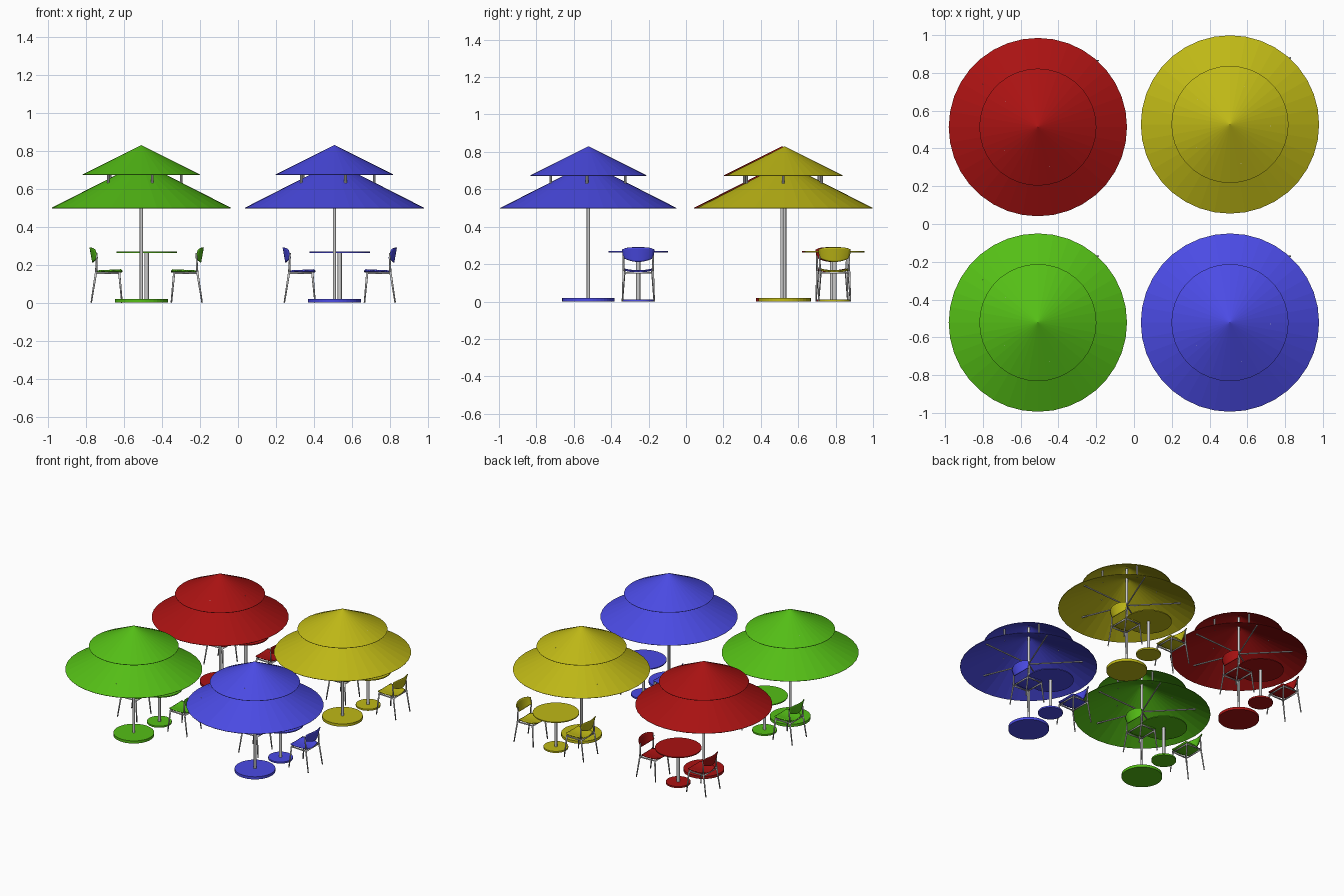
import bpy, bmesh
from math import pi, sin, cos, radians
from mathutils import Vector

if "Cube" in bpy.data.objects:
    bpy.data.objects.remove(bpy.data.objects["Cube"])


def make(name, bm, colour=None, smooth=False):
    bmesh.ops.recalc_face_normals(bm, faces=bm.faces)
    me = bpy.data.meshes.new(name)
    bm.to_mesh(me)
    bm.free()
    ob = bpy.data.objects.new(name, me)
    bpy.context.collection.objects.link(ob)
    if colour:
        me.materials.append(colour)
    if smooth:
        for p in me.polygons:
            p.use_smooth = True
    return ob


def tube(bm, a, b, r1, r2=None, n=10):
    a, b = Vector(a), Vector(b)
    d = b - a
    m = d.to_track_quat('Z', 'Y').to_matrix().to_4x4()
    m.translation = (a + b) / 2
    bmesh.ops.create_cone(bm, cap_ends=True, segments=n, radius1=r1,
                          radius2=r1 if r2 is None else r2, depth=d.length, matrix=m)


def disc(name, x, y, z0, z1, r, colour, n=40):
    bm = bmesh.new()
    tube(bm, (x, y, z0), (x, y, z1), r, n=n)
    make(name, bm, colour)


def canopy(name, x, y, r, z0, z1, colour, n=36):
    # open cone, hollow underneath
    bm = bmesh.new()
    tip = bm.verts.new((x, y, z1))
    rim = [bm.verts.new((x + r * cos(2 * pi * i / n), y + r * sin(2 * pi * i / n), z0))
           for i in range(n)]
    for i in range(n):
        bm.faces.new((rim[i], rim[(i + 1) % n], tip))
    ob = make(name, bm, colour)
    sol = ob.modifiers.new("thickness", 'SOLIDIFY')
    sol.thickness = 0.003


def sheet(name, fn, colour, thick, nu=12, nv=8):
    bm = bmesh.new()
    g = [[bm.verts.new(fn(-1 + 2 * i / nu, -1 + 2 * j / nv)) for j in range(nv + 1)]
         for i in range(nu + 1)]
    for i in range(nu):
        for j in range(nv):
            bm.faces.new((g[i][j], g[i + 1][j], g[i + 1][j + 1], g[i][j + 1]))
    ob = make(name, bm, colour, True)
    sol = ob.modifiers.new("thickness", 'SOLIDIFY')
    sol.thickness = thick
    sol.offset = 0


def parasol(tag, x, y, c):
    disc(tag + "_parasol_base", x, y, 0, 0.02, 0.14, c)
    canopy(tag + "_lower_canopy", x, y, 0.472, 0.5, 0.74, c)
    canopy(tag + "_upper_canopy", x, y, 0.31, 0.675, 0.83, c)
    bm = bmesh.new()
    tube(bm, (x, y, 0.015), (x, y, 0.81), 0.009, n=16)
    make(tag + "_parasol_pole", bm, None, False)
    # five struts and five short posts between the two canopies
    struts, posts = bmesh.new(), bmesh.new()
    for k in range(5):
        a = radians(-74 + 72 * k)
        ca, sa = cos(a), sin(a)
        tube(struts, (x, y, 0.52), (x + 0.37 * ca, y + 0.37 * sa, 0.547), 0.005, n=8)
        px, py = x + 0.21 * ca, y + 0.21 * sa
        tube(posts, (px, py, 0.63), (px, py, 0.722), 0.007, n=8)
    make(tag + "_canopy_struts", struts)
    make(tag + "_canopy_posts", posts)


def table(tag, x, y, c):
    disc(tag + "_table_base", x, y, 0, 0.012, 0.085, c)
    disc(tag + "_table_top", x, y, 0.262, 0.269, 0.16, c)
    bm = bmesh.new()
    tube(bm, (x, y, 0.01), (x, y, 0.263), 0.011, n=16)
    make(tag + "_table_pole", bm)


def chair(tag, x, y, s, c):
    # u runs outward from the table centre, s picks the side
    def P(u, v, z):
        return (x + s * u, y + v, z)

    def seat(a, b):
        # squircle-mapped square with a slight dip
        k = 0.22
        u = a * (1 - k * b * b / 2)
        v = b * (1 - k * a * a / 2)
        return P(0.199 + 0.072 * u, 0.078 * v * (1 - 0.06 * a),
                 0.161 + 0.009 * b * b - 0.003 * a)

    def back(a, b):
        w = (b + 1) / 2
        lo = 0.212 + 0.022 * a * a
        hi = 0.290 - 0.012 * a ** 4
        return P(0.258 + 0.014 * w + 0.026 * (1 - a * a),
                 0.086 * a * (0.93 + 0.07 * w), lo + (hi - lo) * w)

    sheet(tag + "_seat", seat, c, 0.007)
    sheet(tag + "_backrest", back, c, 0.006)

    front, rear, rails = bmesh.new(), bmesh.new(), bmesh.new()
    for m in (-1, 1):
        tube(front, P(0.130, m * 0.085, 0), P(0.145, m * 0.074, 0.162), 0.004, 0.006)
        tube(rear, P(0.292, m * 0.085, 0), P(0.266, m * 0.078, 0.165), 0.004, 0.006)
        tube(rear, P(0.266, m * 0.078, 0.165), P(0.262, m * 0.08, 0.262), 0.006, 0.004)
        tube(rails, P(0.144, m * 0.074, 0.156), P(0.267, m * 0.078, 0.156), 0.005)
    for u in (0.144, 0.267):
        tube(rails, P(u, -0.075, 0.154), P(u, 0.075, 0.154), 0.005)
    make(tag + "_front_legs", front, None, True)
    make(tag + "_rear_legs", rear, None, True)
    make(tag + "_seat_rails", rails, None, True)


SETS = [("green", -0.509, -0.522, (0.09, 0.52, 0.008)),
        ("blue", 0.508, -0.522, (0.07, 0.07, 0.78)),
        ("red", -0.509, 0.513, (0.40, 0.006, 0.006)),
        ("yellow", 0.508, 0.527, (0.52, 0.48, 0.008))]

for tag, cx, cy, rgb in SETS:
    mat = bpy.data.materials.new(tag)
    mat.diffuse_color = (*rgb, 1)
    mat.use_nodes = True
    mat.node_tree.nodes["Principled BSDF"].inputs["Base Color"].default_value = mat.diffuse_color
    parasol(tag, cx, cy, mat)
    tx, ty = cx + 0.028, cy + 0.267
    table(tag, tx, ty, mat)
    chair(tag + "_left_chair", tx, ty, -1, mat)
    chair(tag + "_right_chair", tx, ty, 1, mat)
